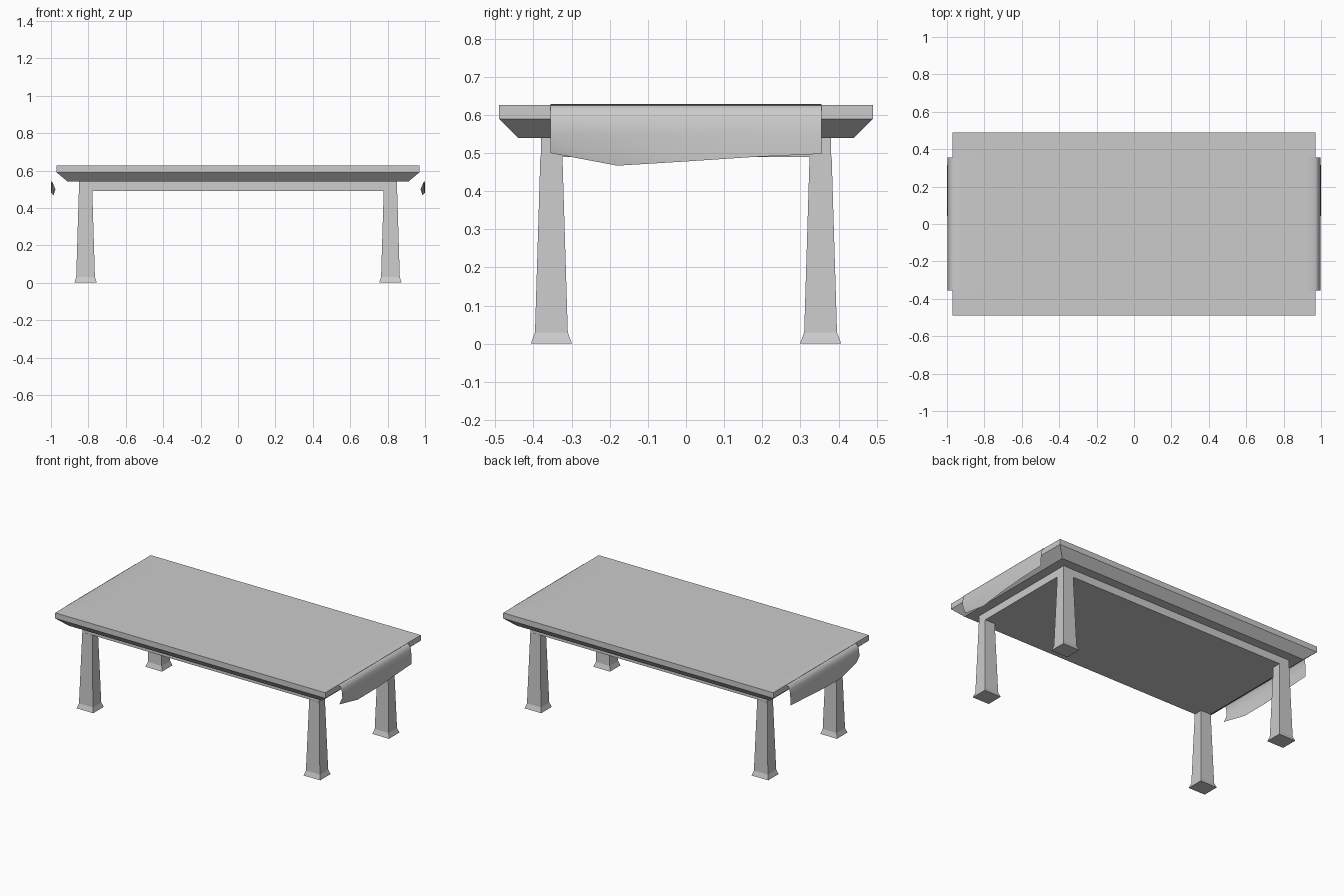
import bpy, bmesh

if "Cube" in bpy.data.objects:
    bpy.data.objects.remove(bpy.data.objects["Cube"])


def loft(name, rings, cx=0.0, cy=0.0):
    """Closed solid from stacked rectangles given as (half_x, half_y, z)."""
    bm = bmesh.new()
    loops = [[bm.verts.new((cx + sx * hx, cy + sy * hy, z))
              for sx, sy in ((-1, -1), (1, -1), (1, 1), (-1, 1))]
             for hx, hy, z in rings]
    bm.faces.new(loops[0])
    bm.faces.new(loops[-1])
    for a, b in zip(loops, loops[1:]):
        for i in range(4):
            j = (i + 1) % 4
            bm.faces.new((a[i], a[j], b[j], b[i]))
    bmesh.ops.recalc_face_normals(bm, faces=bm.faces)
    return finish(name, bm)


def finish(name, bm):
    mesh = bpy.data.meshes.new(name)
    bm.to_mesh(mesh)
    bm.free()
    obj = bpy.data.objects.new(name, mesh)
    bpy.context.collection.objects.link(obj)
    return obj


# Table top with a chamfered underside
loft("table_top", [(0.91, 0.44, 0.54), (0.97, 0.49, 0.59), (0.97, 0.49, 0.626)])

# Solid apron block under the top
loft("apron", [(0.851, 0.381, 0.49), (0.85, 0.38, 0.54)])

# Four tapered legs with flared feet
for side, sx in (("left", -1), ("right", 1)):
    for end, sy in (("front", -1), ("back", 1)):
        loft(f"{end}_{side}_leg",
             [(0.06, 0.054, 0.0), (0.05, 0.043, 0.03), (0.036, 0.029, 0.49)],
             sx * 0.815, sy * 0.353)

# Cloth runner: a thin sheet over the top, drooping past both ends
fold = [(0.80, 0.629), (0.92, 0.628), (0.965, 0.627), (0.983, 0.617),
        (0.993, 0.595), (0.998, 0.55)]
rows_y = [-0.355, -0.18, 0.0, 0.18, 0.355]
hem = [(0.976, 0.50), (0.986, 0.467), (0.998, 0.478), (1.0, 0.49), (0.998, 0.498)]

bm = bmesh.new()
grid = []
for y, tip in zip(rows_y, hem):
    half = fold + [tip]
    path = [(-x, z) for x, z in reversed(half)] + half
    grid.append([bm.verts.new((x, y, z)) for x, z in path])
for a, b in zip(grid, grid[1:]):
    for i in range(len(a) - 1):
        bm.faces.new((a[i], a[i + 1], b[i + 1], b[i]))
for f in bm.faces:
    f.smooth = True
finish("cloth_runner", bm)
